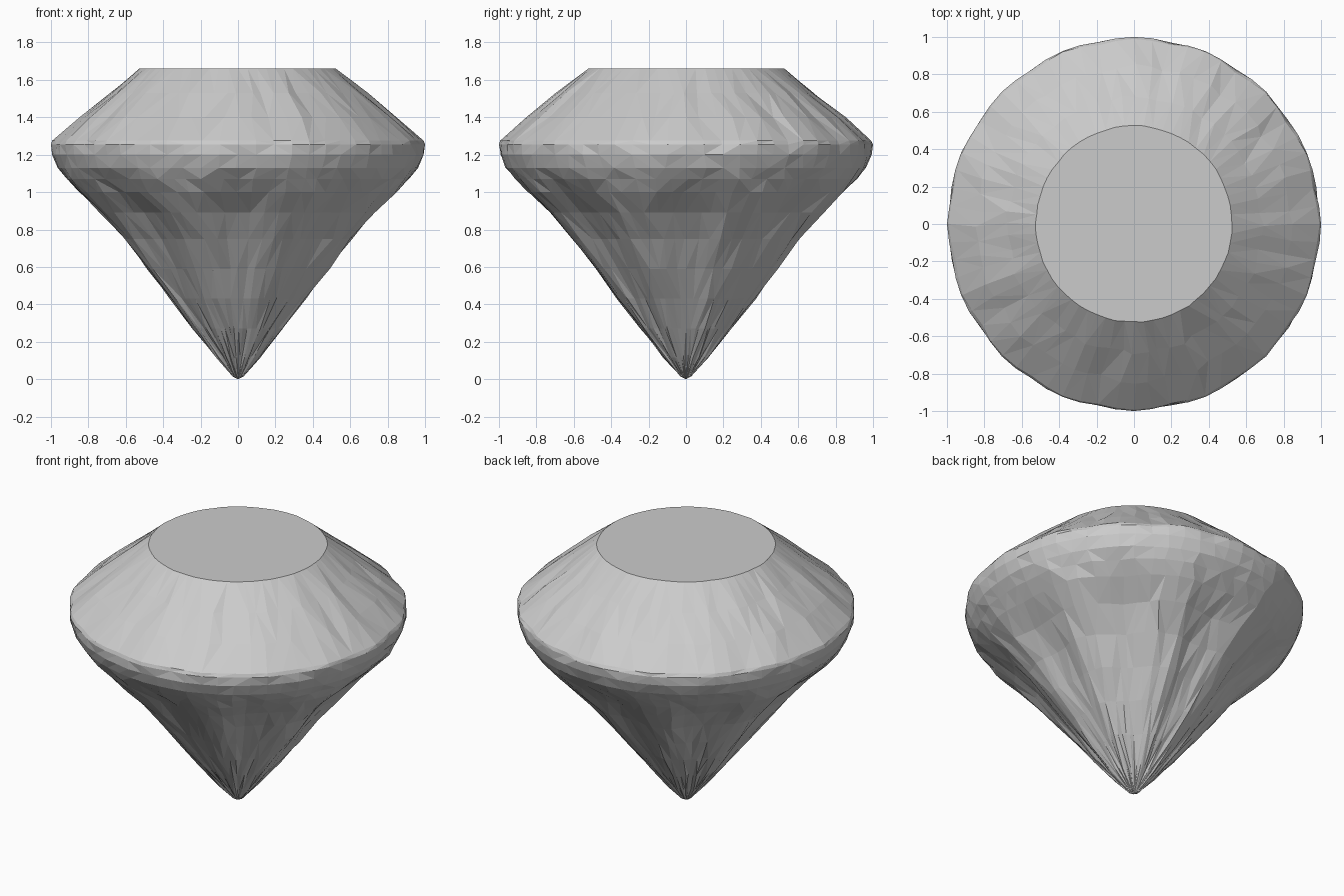
import bpy, bmesh, math, random

if "Cube" in bpy.data.objects:
    bpy.data.objects.remove(bpy.data.objects["Cube"])

random.seed(4)
SEGMENTS = 64

# Radius and height from the table edge down to the tip
profile = [(0.525, 1.66), (0.68, 1.53), (0.84, 1.40), (0.985, 1.275), (0.995, 1.255),
           (0.992, 1.20), (0.965, 1.13), (0.925, 1.07), (0.87, 1.00), (0.76, 0.89),
           (0.63, 0.75), (0.505, 0.59), (0.38, 0.43), (0.25, 0.27), (0.12, 0.115),
           (0.03, 0.015)]


def flute(angle, z):
    """Depth of the eight hollow facets that run down to the tip."""
    step = math.pi / 4
    off = abs((angle + step / 2) % step - step / 2)
    across = max(0.0, 1 - (off / math.radians(15)) ** 2)
    start = min(1.0, max(0.0, (1.10 - z) / 0.2))
    return 0.075 * across * start


def chip(z):
    """Size of the hand-cut unevenness at a given height."""
    if z > 1.6 or z < 0.1:
        return 0.003
    return 0.010 if z > 1.3 or z < 1.1 else 0.004


bm = bmesh.new()
rings = []
for r, z in profile:
    ring = []
    for i in range(SEGMENTS):
        a = 2 * math.pi * i / SEGMENTS
        noise = random.uniform(-1, 1) * chip(z)
        # Broad sixteen-sided cut around the crown and girdle
        cut = 0.008 * math.cos(16 * a) if 1.2 < z < 1.6 else 0
        rad = min(1.0, r * (1 - flute(a, z)) + cut + noise)
        if 0.1 < z < 1.2 or 1.3 < z < 1.6:
            a += random.uniform(-0.02, 0.02)
        ring.append(bm.verts.new((rad * math.cos(a), rad * math.sin(a), z)))
    rings.append(ring)

# Sides, as irregular triangles
for top, low in zip(rings, rings[1:]):
    for i in range(SEGMENTS):
        j = (i + 1) % SEGMENTS
        if random.random() < 0.5:
            tris = ((top[i], low[i], low[j]), (top[i], low[j], top[j]))
        else:
            tris = ((top[i], low[i], top[j]), (low[i], low[j], top[j]))
        for tri in tris:
            bm.faces.new(tri)

# Flat table and pointed tip
bm.faces.new(rings[0])
tip = bm.verts.new((0, 0, 0))
for i in range(SEGMENTS):
    bm.faces.new((rings[-1][i], tip, rings[-1][(i + 1) % SEGMENTS]))

bmesh.ops.recalc_face_normals(bm, faces=bm.faces)
mesh = bpy.data.meshes.new("cut_gem")
bm.to_mesh(mesh)
bm.free()
gem = bpy.data.objects.new("cut_gem", mesh)
bpy.context.collection.objects.link(gem)
